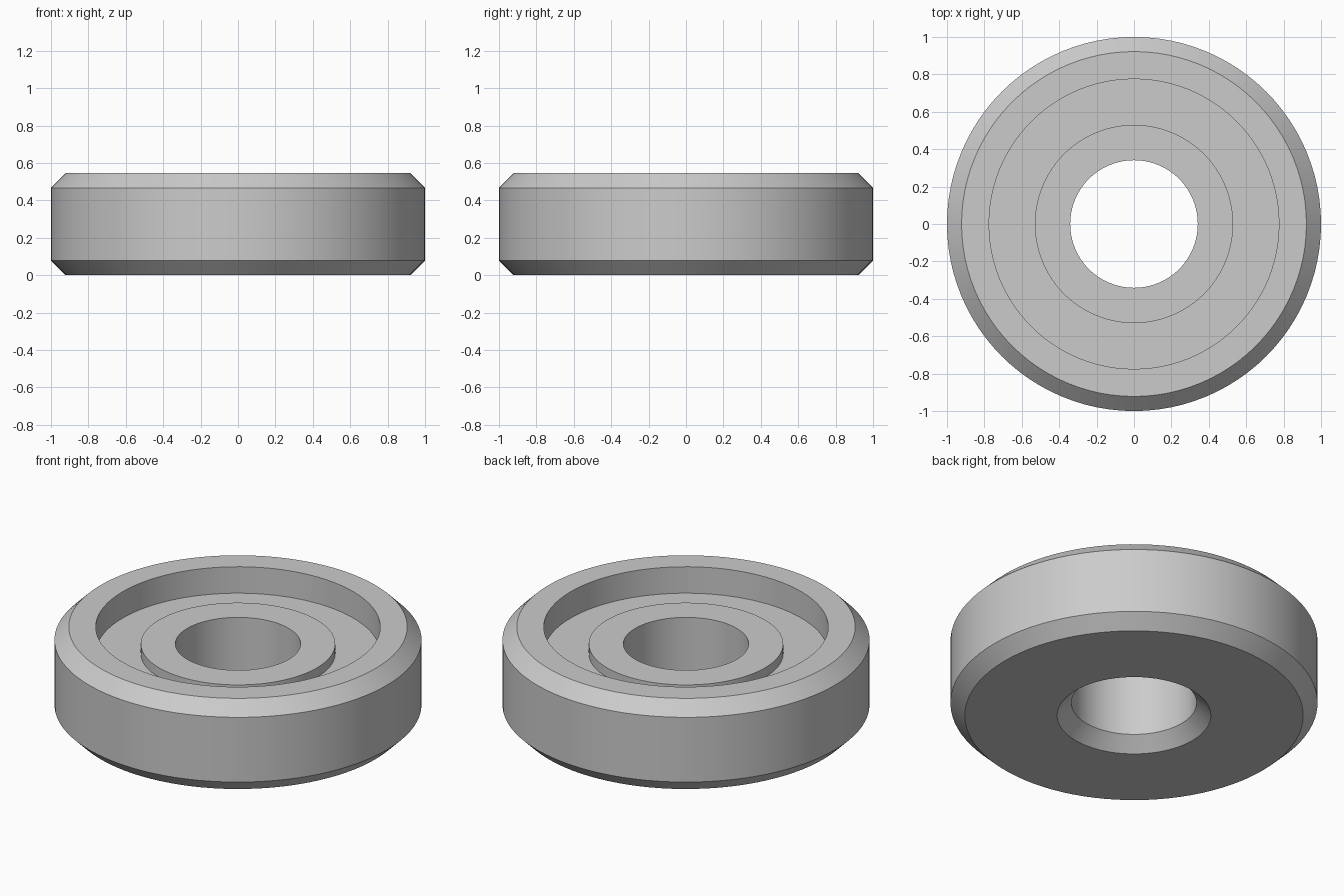
import bpy
import bmesh
import math
from mathutils import Vector

cube = bpy.data.objects.get("Cube")
if cube:
    bpy.data.objects.remove(cube, do_unlink=True)

SEGMENTS = 96
HEIGHT = 0.545
BEVEL = 0.078
HOLE = 0.341


def make_material(name, colour):
    mat = bpy.data.materials.new(name)
    mat.use_nodes = True
    mat.diffuse_color = colour
    mat.node_tree.nodes["Principled BSDF"].inputs["Base Color"].default_value = colour
    return mat


def lathe(name, profile, material):
    """Turn a closed (radius, height) profile around the z axis."""
    bm = bmesh.new()
    verts = [bm.verts.new((r, 0, z)) for r, z in profile]
    edges = [bm.edges.new((v, verts[(i + 1) % len(verts)])) for i, v in enumerate(verts)]
    bmesh.ops.spin(bm, geom=verts + edges, cent=Vector(), axis=Vector((0, 0, 1)),
                   angle=math.tau, steps=SEGMENTS, use_merge=True)
    bmesh.ops.remove_doubles(bm, verts=bm.verts, dist=1e-5)
    bmesh.ops.recalc_face_normals(bm, faces=bm.faces)
    mesh = bpy.data.meshes.new(name)
    bm.to_mesh(mesh)
    bm.free()
    mesh.materials.append(material)
    obj = bpy.data.objects.new(name, mesh)
    bpy.context.collection.objects.link(obj)
    bpy.ops.object.select_all(action="DESELECT")
    obj.select_set(True)
    bpy.context.view_layer.objects.active = obj
    bpy.ops.object.shade_smooth_by_angle(angle=math.radians(30))
    return obj


grey = make_material("plain grey", (0.6, 0.6, 0.6, 1))

# Foot: bevelled outer wall, recessed floor, raised hub, countersunk hole
lathe("round_foot", [
    (HOLE + BEVEL, 0),
    (1 - BEVEL, 0),
    (1, BEVEL),
    (1, HEIGHT - BEVEL),
    (1 - BEVEL, HEIGHT),
    (0.775, HEIGHT),
    (0.775, 0.386),
    (0.53, 0.386),
    (0.53, 0.443),
    (HOLE, 0.443),
    (HOLE, BEVEL),
], grey)
